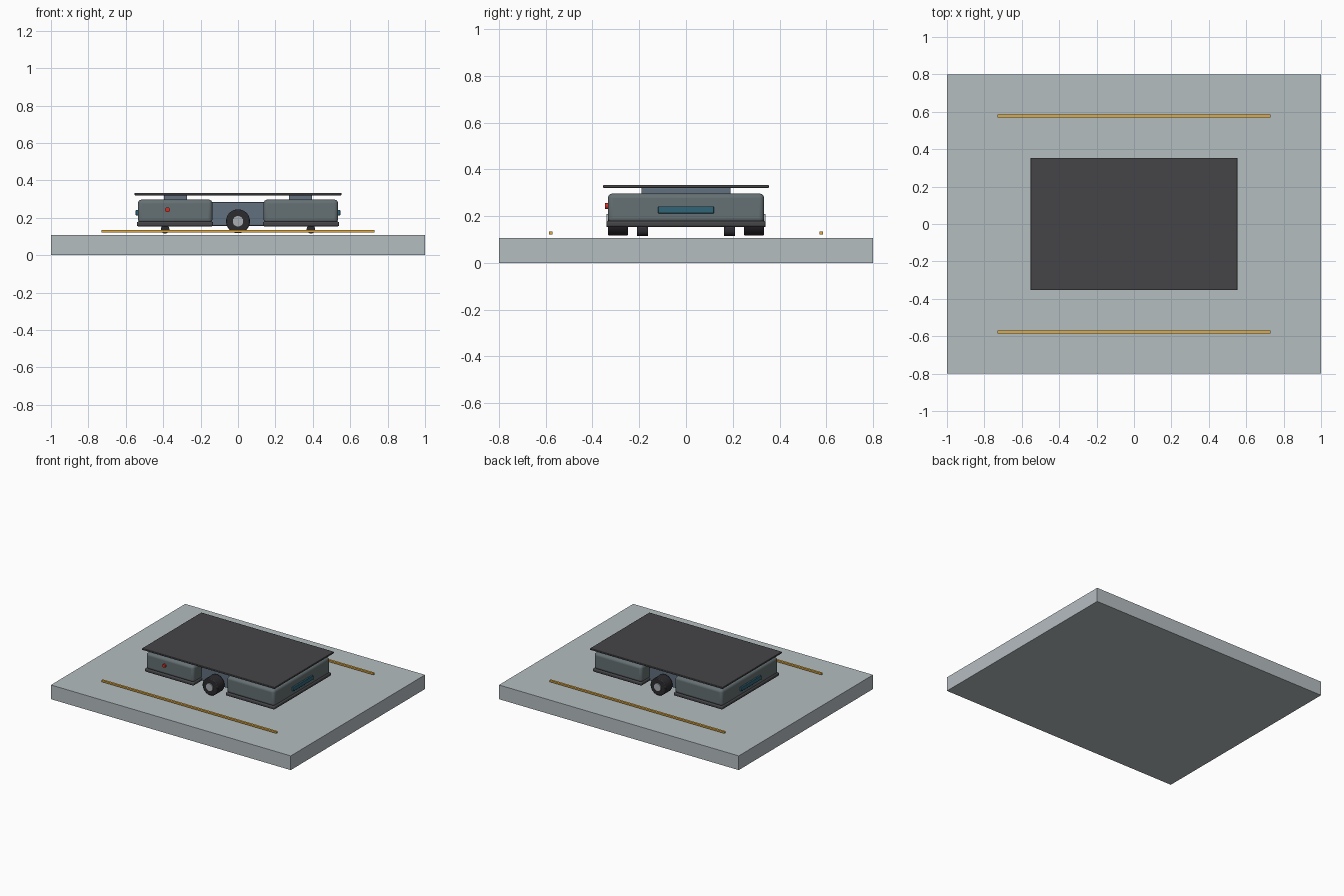
import bpy
import math

if "Cube" in bpy.data.objects:
    bpy.data.objects.remove(bpy.data.objects["Cube"])


def material(name, rgb):
    m = bpy.data.materials.new(name)
    m.diffuse_color = (*rgb, 1)
    m.use_nodes = True
    m.node_tree.nodes["Principled BSDF"].inputs["Base Color"].default_value = m.diffuse_color
    return m


FLOOR = material("floor_grey", (0.46, 0.51, 0.53))
SHELL = material("shell_grey", (0.13, 0.16, 0.17))
CORE = material("core_blue_grey", (0.12, 0.16, 0.21))
DARK = material("dark_grey", (0.06, 0.06, 0.065))
RUBBER = material("rubber", (0.025, 0.025, 0.03))
HUB = material("hub_grey", (0.4, 0.43, 0.45))
TEAL = material("sensor_teal", (0.03, 0.13, 0.19))
RED = material("button_red", (0.6, 0.03, 0.02))
YELLOW = material("line_yellow", (0.75, 0.4, 0.05))


def finish(ob, name, mat, bevel=0, segments=3):
    ob.name = name
    ob.data.materials.append(mat)
    if bevel:
        b = ob.modifiers.new("bevel", 'BEVEL')
        b.width, b.segments = bevel, segments
        b.limit_method = 'ANGLE'
        bpy.ops.object.shade_smooth_by_angle(angle=math.radians(40))
    return ob


def box(name, x, y, z, mat, bevel=0, segments=3):
    """Box given by (min, max) on each axis."""
    loc = [(a + b) / 2 for a, b in (x, y, z)]
    bpy.ops.mesh.primitive_cube_add(size=1, location=loc)
    ob = bpy.context.object
    ob.scale = [b - a for a, b in (x, y, z)]
    bpy.ops.object.transform_apply(location=False, rotation=False, scale=True)
    return finish(ob, name, mat, bevel, segments)


def disc(name, x, z, r, y0, y1, mat, bevel=0, sides=32):
    """Cylinder lying along y."""
    bpy.ops.mesh.primitive_cylinder_add(
        vertices=sides, radius=r, depth=abs(y1 - y0),
        location=(x, (y0 + y1) / 2, z), rotation=(math.pi / 2, 0, 0))
    ob = finish(bpy.context.object, name, mat, bevel, 2)
    bpy.ops.object.shade_smooth_by_angle(angle=math.radians(40))
    return ob


def span(a, b, s):
    return tuple(sorted((a * s, b * s)))


# Floor slab and guide strips
box("floor_slab", (-1, 1), (-0.8, 0.8), (0, 0.107), FLOOR)
for s, side in ((-1, "front"), (1, "back")):
    box(f"guide_strip_{side}", (-0.73, 0.73), span(0.57, 0.586, s), (0.122, 0.134), YELLOW)

# Central body between the two pods
box("centre_body", (-0.16, 0.16), (-0.24, 0.24), (0.157, 0.283), CORE, 0.006)

# End pods with bumper skirts, lift blocks and sensor windows
for s, end in ((-1, "left"), (1, "right")):
    box(f"pod_{end}", span(0.137, 0.535, s), (-0.334, 0.334), (0.172, 0.297), SHELL, 0.02, 4)
    box(f"bumper_{end}", span(0.133, 0.541, s), (-0.34, 0.34), (0.154, 0.179), DARK, 0.008)
    box(f"lift_block_{end}", span(0.272, 0.396, s), (-0.19, 0.19), (0.29, 0.322), CORE, 0.003, 2)
    box(f"sensor_window_{end}", span(0.525, 0.547, s), (-0.119, 0.119), (0.212, 0.242), TEAL, 0.003, 2)

    # Casters under each pod
    for t, side in ((-1, "front"), (1, "back")):
        disc(f"caster_{end}_{side}", 0.39 * s, 0.138, 0.023, 0.163 * t, 0.21 * t, RUBBER, 0, 24)
        box(f"caster_mount_{end}_{side}", span(0.372, 0.408, s), span(0.168, 0.205, t),
            (0.145, 0.165), DARK)

# Drive wheels
disc("drive_axle", 0, 0.181, 0.015, -0.26, 0.26, DARK)
for t, side in ((-1, "front"), (1, "back")):
    disc(f"drive_wheel_{side}", 0, 0.181, 0.064, 0.248 * t, 0.334 * t, RUBBER, 0.006, 40)
    disc(f"wheel_hub_{side}", 0, 0.181, 0.028, 0.32 * t, 0.341 * t, HUB)

# Stop button on the front side
disc("stop_button", -0.377, 0.243, 0.013, -0.325, -0.347, RED, 0, 24)

# Load deck
box("load_deck", (-0.553, 0.553), (-0.354, 0.354), (0.32, 0.333), DARK, 0.003, 2)
